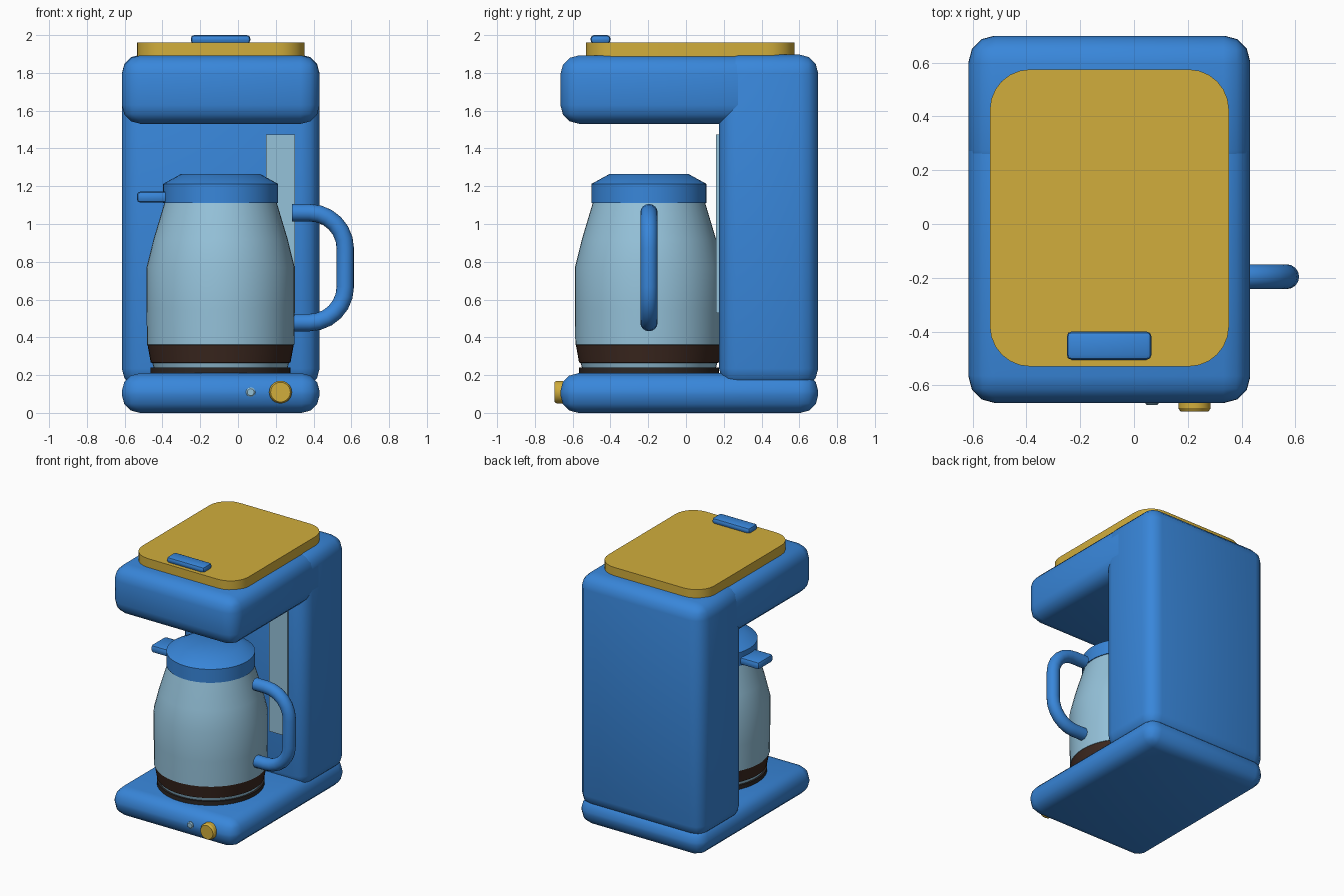
import bpy, bmesh, math
from mathutils import Vector, Matrix

if "Cube" in bpy.data.objects:
    bpy.data.objects.remove(bpy.data.objects["Cube"])


def material(name, rgb):
    m = bpy.data.materials.new(name)
    m.diffuse_color = (*rgb, 1)
    m.use_nodes = True
    m.node_tree.nodes["Principled BSDF"].inputs["Base Color"].default_value = m.diffuse_color
    return m


BLUE = material("blue plastic", (0.04, 0.24, 0.70))
GOLD = material("gold yellow", (0.64, 0.42, 0.045))
GLASS = material("pale blue glass", (0.30, 0.54, 0.70))
COFFEE = material("coffee brown", (0.045, 0.021, 0.014))
DARK = material("dark plate", (0.025, 0.02, 0.018))


def finish(name, bm, *mats):
    bmesh.ops.recalc_face_normals(bm, faces=bm.faces)
    me = bpy.data.meshes.new(name)
    bm.to_mesh(me)
    bm.free()
    ob = bpy.data.objects.new(name, me)
    bpy.context.collection.objects.link(ob)
    for m in mats:
        me.materials.append(m)
    bpy.ops.object.select_all(action='DESELECT')
    ob.select_set(True)
    bpy.context.view_layer.objects.active = ob
    bpy.ops.object.shade_smooth_by_angle(angle=math.radians(32))
    return ob


def box(name, x, y, z, mat, r=0.0, seg=3, upright_only=False):
    """Box from ranges, with all edges (or only upright ones) rounded."""
    bm = bmesh.new()
    bmesh.ops.create_cube(bm, size=1)
    for v in bm.verts:
        v.co = [a + (b - a) * (c + 0.5) for (a, b), c in zip((x, y, z), v.co)]
    if r:
        edges = [e for e in bm.edges if not upright_only
                 or abs(e.verts[0].co.z - e.verts[1].co.z) > 1e-5]
        bmesh.ops.bevel(bm, geom=edges, offset=r, segments=seg, profile=0.5,
                        affect='EDGES', clamp_overlap=True)
    return finish(name, bm, mat)


def lathe(name, centre, profile, mats, rule=None, n=48, axis='Z'):
    """Turned solid from (radius, height) points, capped at both ends."""
    bm = bmesh.new()
    rings = [[bm.verts.new((r * math.cos(2 * math.pi * i / n),
                            r * math.sin(2 * math.pi * i / n), h))
              for i in range(n)] for r, h in profile]
    for a, b in zip(rings, rings[1:]):
        for i in range(n):
            j = (i + 1) % n
            bm.faces.new((a[i], a[j], b[j], b[i]))
    bm.faces.new(rings[0])
    bm.faces.new(rings[-1])
    if rule:
        for f in bm.faces:
            f.material_index = rule(f.calc_center_median().z)
    if axis == 'Y':  # height then runs towards the front
        bm.transform(Matrix.Rotation(math.radians(90), 4, 'X'))
    bm.transform(Matrix.Translation(centre))
    return finish(name, bm, *mats)


def tube(name, path, y, r, mat, n=16):
    """Round tube along a path lying in the xz plane."""
    pts = [Vector((px, y, pz)) for px, pz in path]
    bm = bmesh.new()
    rings = []
    for i, p in enumerate(pts):
        t = (pts[min(i + 1, len(pts) - 1)] - pts[max(i - 1, 0)]).normalized()
        side = Vector((0, 1, 0))
        up = t.cross(side)
        rings.append([bm.verts.new(p + r * (math.cos(2 * math.pi * k / n) * side
                                            + math.sin(2 * math.pi * k / n) * up))
                      for k in range(n)])
    for a, b in zip(rings, rings[1:]):
        for k in range(n):
            j = (k + 1) % n
            bm.faces.new((a[k], a[j], b[j], b[k]))
    bm.faces.new(rings[0])
    bm.faces.new(rings[-1])
    return finish(name, bm, mat)


# Machine body
X = (-0.615, 0.432)
box("base", X, (-0.665, 0.70), (0, 0.21), BLUE, 0.095)
box("rear_column", X, (0.175, 0.70), (0.135, 1.897), BLUE, 0.1)
box("brew_head", X, (-0.665, 0.45), (1.53, 1.893), BLUE, 0.1)

# Top lid and its grip
box("top_lid", (-0.536, 0.353), (-0.53, 0.575), (1.88, 1.96), GOLD, 0.15, 6, True)
box("lid_grip", (-0.25, 0.065), (-0.505, -0.40), (1.955, 2.0), BLUE, 0.018, 2)

# Water level window
box("water_window", (0.148, 0.302), (0.16, 0.19), (0.53, 1.475), GLASS)

# Front controls
lathe("power_knob", (0.225, -0.65, 0.11),
      [(0.06, 0), (0.06, 0.035), (0.052, 0.047)], [GOLD], n=32, axis='Y')
lathe("indicator_light", (0.067, -0.65, 0.11),
      [(0.025, 0), (0.025, 0.018), (0.018, 0.024)], [GLASS], n=20, axis='Y')

# Warming plate and carafe
CX, CY = -0.092, -0.196
lathe("warming_plate", (CX, CY, 0), [(0.37, 0.20), (0.37, 0.24)], [DARK])
lathe("carafe", (CX, CY, 0),
      [(0.355, 0.24), (0.362, 0.265), (0.37, 0.266), (0.387, 0.36),
       (0.390, 0.361), (0.392, 0.55), (0.392, 0.77), (0.355, 0.92), (0.295, 1.12)],
      [GLASS, COFFEE], rule=lambda z: 1 if 0.265 < z < 0.3605 else 0)
lathe("carafe_lid", (CX, CY, 0),
      [(0.305, 1.11), (0.305, 1.212), (0.207, 1.266)], [BLUE])
box("spout", (-0.536, -0.34), (CY - 0.09, CY + 0.09), (1.113, 1.172), BLUE, 0.02, 2)

# Carafe handle: straight ends joined by two quarter bends
R, HX, TOP, LOW = 0.19, 0.568, 1.06, 0.478
bend = [math.radians(90 - 15 * i) for i in range(7)]
path = [(0.285, TOP)]
path += [(HX - R + R * math.cos(a), TOP - R + R * math.sin(a)) for a in bend]
path += [(HX - R + R * math.cos(a), LOW + R - R * math.sin(a)) for a in reversed(bend)]
path += [(0.295, LOW)]
tube("carafe_handle", path, CY, 0.046, BLUE)
